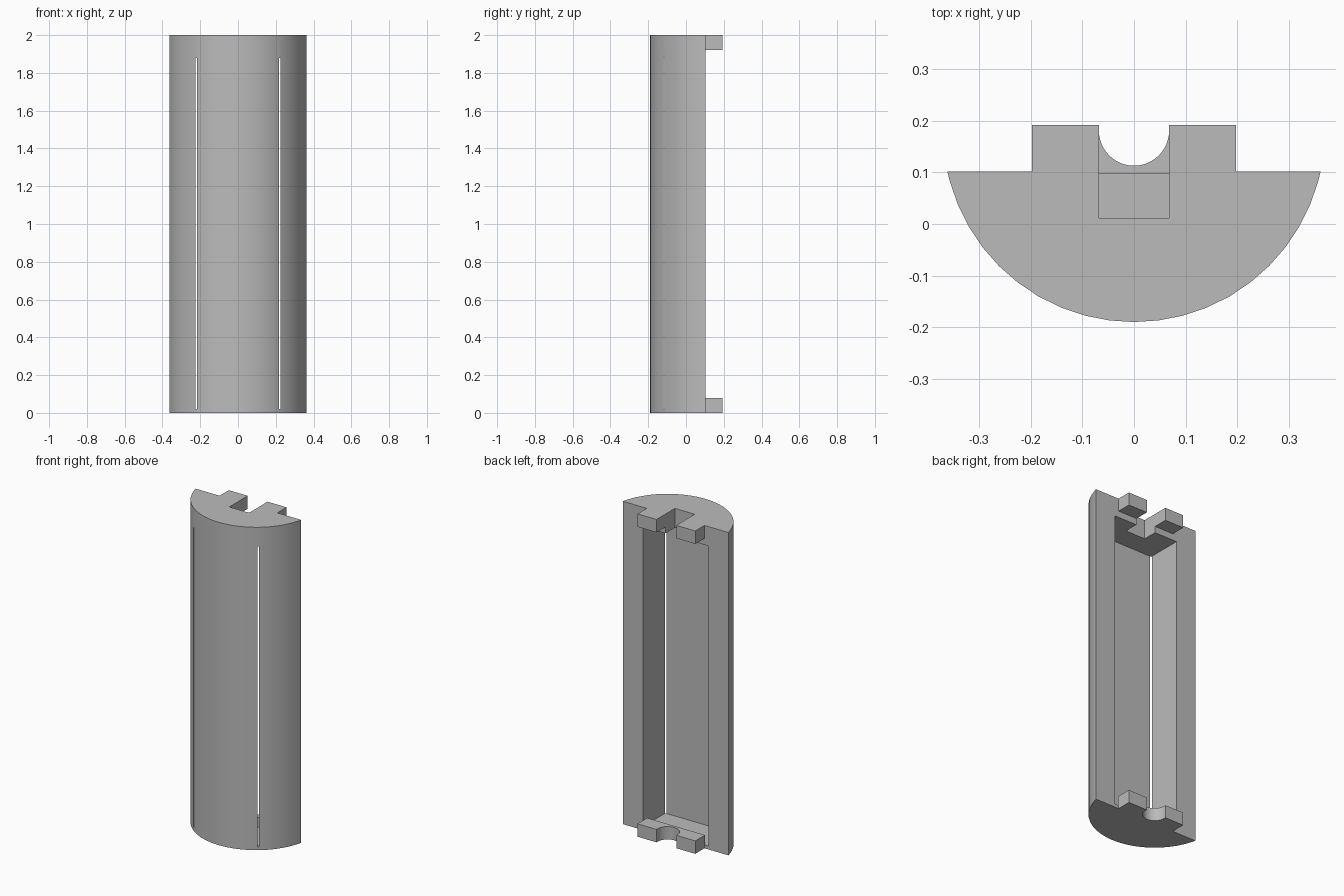
import bpy
import bmesh
from math import sin, cos, pi, radians, acos

if "Cube" in bpy.data.objects:
    bpy.data.objects.remove(bpy.data.objects["Cube"], do_unlink=True)

grey = bpy.data.materials.new("plain grey")
grey.use_nodes = True
GREY = (0.5, 0.5, 0.5, 1)
grey.diffuse_color = GREY
grey.node_tree.nodes["Principled BSDF"].inputs["Base Color"].default_value = GREY


def prism(name, outline, z0, z1):
    """Extrude a counter-clockwise xy outline from z0 up to z1."""
    bm = bmesh.new()
    base = bm.faces.new([bm.verts.new((x, y, z0)) for x, y in outline])
    top = bmesh.ops.extrude_face_region(bm, geom=[base])["geom"]
    bmesh.ops.translate(bm, vec=(0, 0, z1 - z0),
                        verts=[v for v in top if isinstance(v, bmesh.types.BMVert)])
    bmesh.ops.recalc_face_normals(bm, faces=bm.faces)
    mesh = bpy.data.meshes.new(name)
    bm.to_mesh(mesh)
    bm.free()
    mesh.materials.append(grey)
    obj = bpy.data.objects.new(name, mesh)
    bpy.context.collection.objects.link(obj)
    return obj


def box(name, x0, x1, y0, y1, z0, z1):
    return prism(name, [(x0, y0), (x1, y0), (x1, y1), (x0, y1)], z0, z1)


def combine(target, tool, operation):
    """Apply a boolean and discard the tool object."""
    tool.hide_render = True
    mod = target.modifiers.new(operation, "BOOLEAN")
    mod.operation = operation
    mod.solver = "EXACT"
    mod.object = tool
    bpy.ops.object.select_all(action="DESELECT")
    bpy.context.view_layer.objects.active = target
    target.select_set(True)
    bpy.ops.object.modifier_apply(modifier=mod.name)
    bpy.data.objects.remove(tool, do_unlink=True)


# Main dimensions
RADIUS, CENTRE_Y, FLAT_Y = 0.37, 0.18, 0.102
TAB_X, TAB_Y, TAB_H = 0.198, 0.192, 0.08
NOTCH = 0.068

# Half-round shell: a circular segment with a flat back
end = acos((CENTRE_Y - FLAT_Y) / RADIUS)
angles = [-end] + [radians(7.5 * i) for i in range(-10, 11)] + [end]
shell = prism("half_round_shell",
              [(RADIUS * sin(a), CENTRE_Y - RADIUS * cos(a)) for a in angles], 0, 2)

# Long cavity whose front corners break through as thin slits
combine(shell, box("cavity_cutter", -0.225, 0.225, -0.119, 0.3, 0.02, 1.88), "DIFFERENCE")

# Top tabs, split by a square notch that opens into the cavity
combine(shell, box("top_tabs", -TAB_X, TAB_X, 0.05, TAB_Y, 2 - TAB_H, 2), "UNION")
combine(shell, box("notch_cutter", -NOTCH, NOTCH, 0.012, 0.3, 1.8, 2.1), "DIFFERENCE")

# Bottom tab with a half-round notch
arc = [(NOTCH * cos(t), 0.181 - NOTCH * sin(t))
       for t in [pi * i / 24 for i in range(25)]]
outline = ([(-TAB_X, 0.097), (TAB_X, 0.097), (TAB_X, TAB_Y), (NOTCH, TAB_Y)]
           + arc + [(-NOTCH, TAB_Y), (-TAB_X, TAB_Y)])
combine(shell, prism("bottom_tab", outline, 0, TAB_H), "UNION")

# Smooth the curved front, keep the other edges sharp
bpy.ops.object.select_all(action="DESELECT")
bpy.context.view_layer.objects.active = shell
shell.select_set(True)
bpy.ops.object.shade_smooth_by_angle(angle=radians(25))
